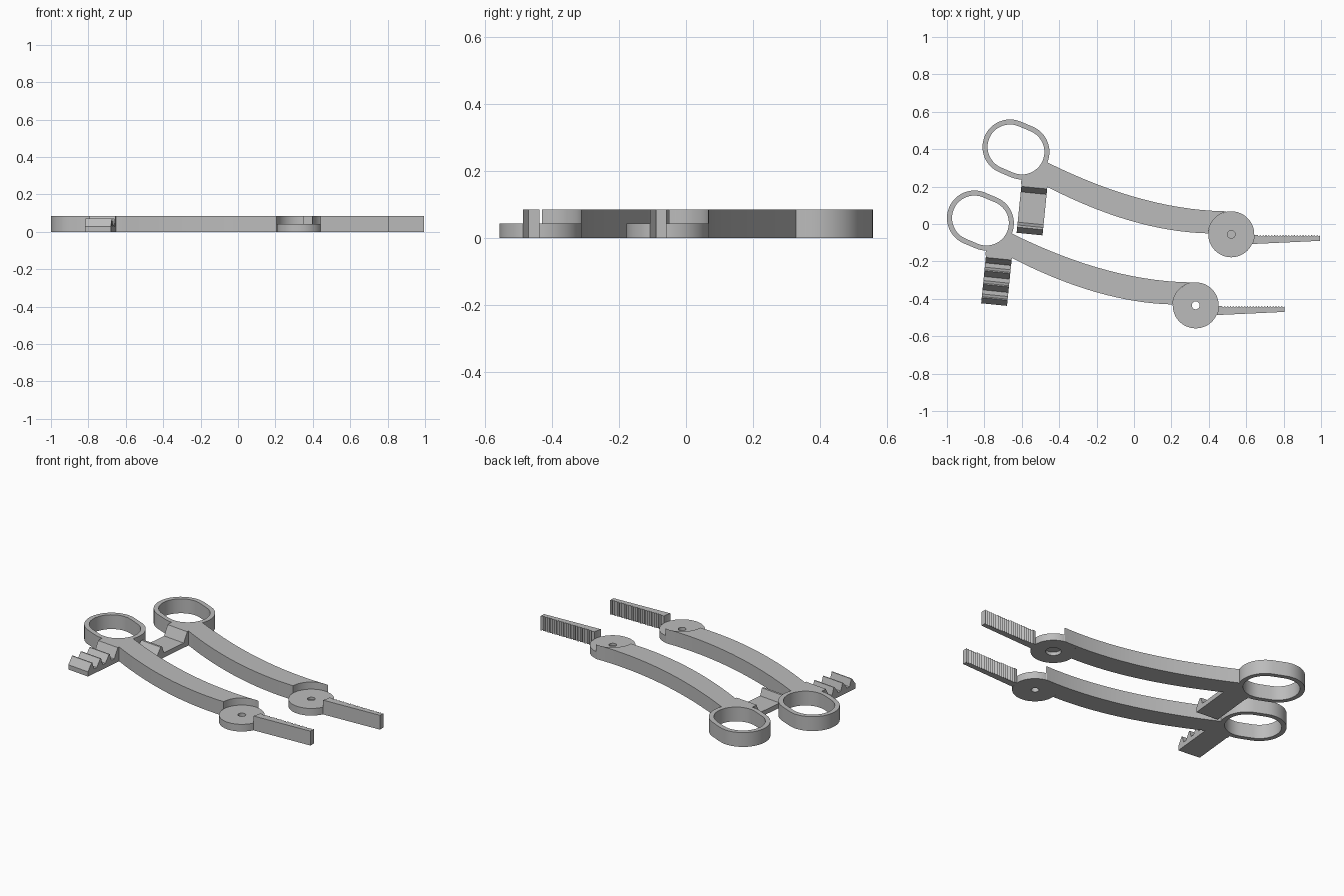
import bpy, bmesh
from math import cos, sin, radians
from mathutils import Matrix, Vector

if "Cube" in bpy.data.objects:
    bpy.data.objects.remove(bpy.data.objects["Cube"])

steel = bpy.data.materials.new("brushed grey")
steel.use_nodes = True
GREY = (0.5, 0.5, 0.5, 1)
steel.diffuse_color = GREY
steel.node_tree.nodes["Principled BSDF"].inputs["Base Color"].default_value = GREY

THICK = 0.085
HALF = THICK / 2
PIVOT = Vector((0.52, -0.055))
RADIUS = 0.123
SHIFT = Vector((-0.19, -0.38, 0))


def finish(bm, name, offset):
    """Turn a bmesh into a shaded object."""
    bmesh.ops.recalc_face_normals(bm, faces=bm.faces)
    mesh = bpy.data.meshes.new(name)
    bm.to_mesh(mesh)
    bm.free()
    mesh.materials.append(steel)
    obj = bpy.data.objects.new(name, mesh)
    obj.location = offset
    bpy.context.collection.objects.link(obj)
    bpy.ops.object.select_all(action='DESELECT')
    obj.select_set(True)
    bpy.context.view_layer.objects.active = obj
    bpy.ops.object.shade_smooth_by_angle(angle=radians(25))


def prism(name, loops, depth, offset, matrix=Matrix()):
    """Extrude a flat outline, with optional hole loops."""
    bm = bmesh.new()
    for loop in loops:
        verts = [bm.verts.new((p[0], p[1], 0)) for p in loop]
        for a, b in zip(verts, verts[1:] + verts[:1]):
            bm.edges.new((a, b))
    bmesh.ops.triangle_fill(bm, edges=bm.edges[:], use_beauty=True)
    grown = bmesh.ops.extrude_face_region(bm, geom=bm.faces[:], use_keep_orig=True)
    moved = [g for g in grown["geom"] if isinstance(g, bmesh.types.BMVert)]
    bmesh.ops.translate(bm, verts=moved, vec=(0, 0, depth))
    bm.transform(matrix)
    finish(bm, name, offset)


def lathe(name, profile, offset):
    """Spin a closed (radius, height) profile about the pivot axis."""
    bm = bmesh.new()
    verts = [bm.verts.new((r, 0, z)) for r, z in profile]
    edges = [bm.edges.new(pair) for pair in zip(verts, verts[1:] + verts[:1])]
    bmesh.ops.spin(bm, geom=verts + edges, cent=(0, 0, 0), axis=(0, 0, 1),
                   angle=radians(360), steps=48)
    bmesh.ops.remove_doubles(bm, verts=bm.verts, dist=0.0001)
    finish(bm, name, offset + PIVOT.to_3d())


def arc(centre, r, start, end, steps):
    angles = [radians(start + (end - start) * i / steps) for i in range(steps + 1)]
    return [(centre[0] + r * cos(a), centre[1] + r * sin(a)) for a in angles]


def bend(a, b, c, steps=16):
    """Quadratic curve from a to c, pulled towards b."""
    a, b, c = Vector(a), Vector(b), Vector(c)
    ts = [i / steps for i in range(steps + 1)]
    return [a * (1 - t) ** 2 + b * 2 * t * (1 - t) + c * t * t for t in ts]


def stadium(r):
    """Rounded oval between the two finger ring centres."""
    return (arc((-0.663, 0.412), r, 67, 247, 24)
            + arc((-0.599, 0.385), r, 247, 427, 24))


def ratchet_profile(teeth):
    low, top = 0.028, 0.07
    pts = [(0, 0), (0, THICK), (0.013, THICK), (0.042, low)]
    if teeth == 1:
        pts += [(0.205, low), (0.22, top), (0.232, top), (0.262, low)]
    else:
        for i in range(teeth):
            p = 0.085 + 0.072 * i
            pts += [(p - 0.02, low), (p - 0.006, top), (p, top), (p + 0.03, low)]
    return pts + [(pts[-1][0], 0)]


def clamp_half(side, offset, teeth, disc_profile):
    # Finger ring
    prism(side + "_finger_ring", [stadium(0.147), stadium(0.12)], THICK, offset)

    # Curved handle, ending in a hollow around the pivot disc
    upper = bend((-0.463, 0.329), (0.08, 0.06), (0.54, 0.068))
    hollow = arc(PIVOT, RADIUS, 79, 178, 20)
    lower = bend((0.393, -0.05), (0, -0.04), (-0.463, 0.198))
    root = [(-0.605, 0.213), (-0.6, 0.25), (-0.53, 0.275), (-0.488, 0.312)]
    prism(side + "_handle", [upper + hollow + lower + root], THICK, offset)

    # Ratchet bar
    along = Vector((-0.1, -0.995, 0)).normalized()
    up = Vector((0, 0, 1))
    frame = Matrix((along, up, along.cross(up))).transposed().to_4x4()
    frame.translation = (-0.463, 0.2, 0)
    prism(side + "_ratchet", [ratchet_profile(teeth)], 0.139, offset, frame)

    # Pivot disc
    lathe(side + "_pivot_disc", disc_profile, offset)

    # Serrated jaw
    crest, valley, start, tip, count = -0.058, -0.067, 0.66, 0.995, 22
    pitch = (tip - start) / count
    jaw = arc(PIVOT, RADIUS, -25, -2, 6) + [(start, crest)]
    for i in range(count):
        x = start + i * pitch
        jaw += [(x + pitch / 2, valley), (x + pitch, crest)]
    jaw += [(tip, -0.09)]
    prism(side + "_jaw", [jaw], THICK, offset)


# Disc with a plain hole, and disc with a blind recess on each face
open_disc = [(0.021, 0), (RADIUS, 0), (RADIUS, HALF), (0.021, HALF)]
pin_disc = [(0, 0.03), (0.021, 0.03), (0.021, HALF), (RADIUS, HALF),
            (RADIUS, 0), (0.042, 0), (0.042, 0.02), (0, 0.02)]

clamp_half("back", Vector((0, 0, 0)), 1, pin_disc)
clamp_half("front", SHIFT, 3, open_disc)
